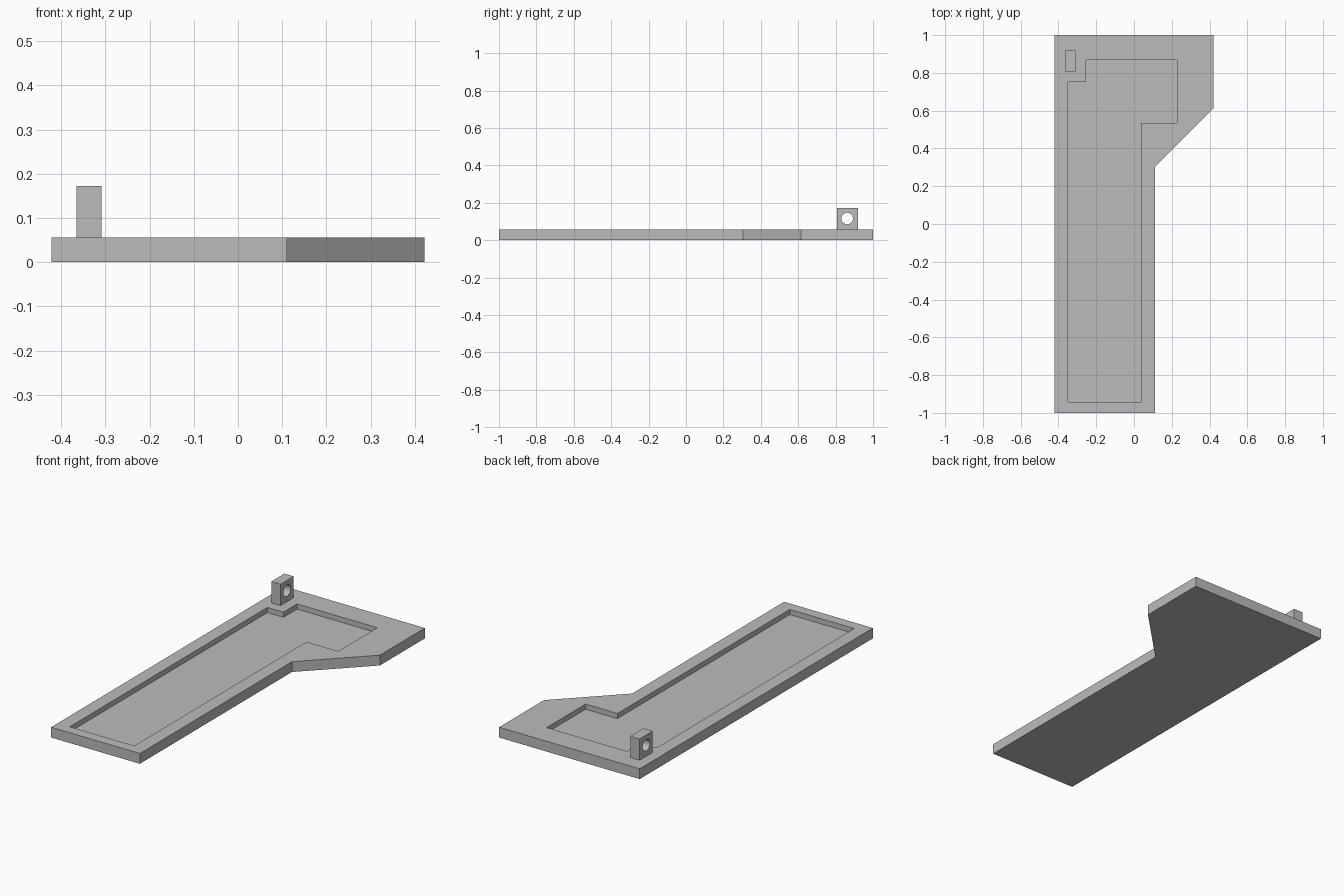
import bpy
import bmesh
import math

cube = bpy.data.objects.get("Cube")
if cube:
    bpy.data.objects.remove(cube, do_unlink=True)

GREY = (0.5, 0.5, 0.5, 1)
PLATE_TOP = 0.056
POCKET_FLOOR = 0.028

grey = bpy.data.materials.new("plain grey")
grey.use_nodes = True
grey.diffuse_color = GREY
grey.node_tree.nodes["Principled BSDF"].inputs["Base Color"].default_value = GREY


def add_object(name, bm):
    bmesh.ops.recalc_face_normals(bm, faces=bm.faces)
    mesh = bpy.data.meshes.new(name)
    bm.to_mesh(mesh)
    bm.free()
    mesh.materials.append(grey)
    obj = bpy.data.objects.new(name, mesh)
    bpy.context.collection.objects.link(obj)
    return obj


def prism(name, outline, bottom, top):
    """Extrude a flat outline upward from bottom to top."""
    bm = bmesh.new()
    face = bm.faces.new([bm.verts.new((x, y, bottom)) for x, y in outline])
    extruded = bmesh.ops.extrude_face_region(bm, geom=[face], use_keep_orig=True)
    verts = [g for g in extruded["geom"] if isinstance(g, bmesh.types.BMVert)]
    bmesh.ops.translate(bm, verts=verts, vec=(0, 0, top - bottom))
    return add_object(name, bm)


def cut(target, cutter):
    """Subtract the cutter from the target, then discard it."""
    cutter.hide_render = True
    mod = target.modifiers.new("cut", "BOOLEAN")
    mod.operation = "DIFFERENCE"
    mod.solver = "EXACT"
    mod.object = cutter
    bpy.context.view_layer.objects.active = target
    bpy.ops.object.modifier_apply(modifier=mod.name)
    bpy.data.objects.remove(cutter, do_unlink=True)


# Base plate with a widened, chamfered back end
plate = prism("base_plate", [
    (-0.422, -1), (0.111, -1), (0.111, 0.304),
    (0.422, 0.615), (0.422, 1), (-0.422, 1)], 0, PLATE_TOP)

# Shallow stepped pocket in the plate
pocket = prism("pocket_cutter", [
    (-0.35, -0.943), (0.037, -0.943), (0.037, 0.535), (0.228, 0.535),
    (0.228, 0.869), (-0.254, 0.869), (-0.254, 0.752), (-0.35, 0.752)],
    POCKET_FLOOR, 0.1)
cut(plate, pocket)

# Upright lug at the back corner
lug = prism("lug", [
    (-0.365, 0.807), (-0.309, 0.807), (-0.309, 0.919), (-0.365, 0.919)],
    PLATE_TOP, 0.172)

# Round hole through the lug, along x
bm = bmesh.new()
bmesh.ops.create_cone(bm, cap_ends=True, segments=48, radius1=0.031, radius2=0.031, depth=0.2)
hole = add_object("hole_cutter", bm)
hole.rotation_euler.y = math.pi / 2
hole.location = (-0.337, 0.862, 0.116)
bpy.context.view_layer.update()
cut(lug, hole)

# Smooth hole wall, crisp edges
bpy.ops.object.select_all(action="DESELECT")
lug.select_set(True)
bpy.context.view_layer.objects.active = lug
bpy.ops.object.shade_smooth_by_angle(angle=math.radians(30))
